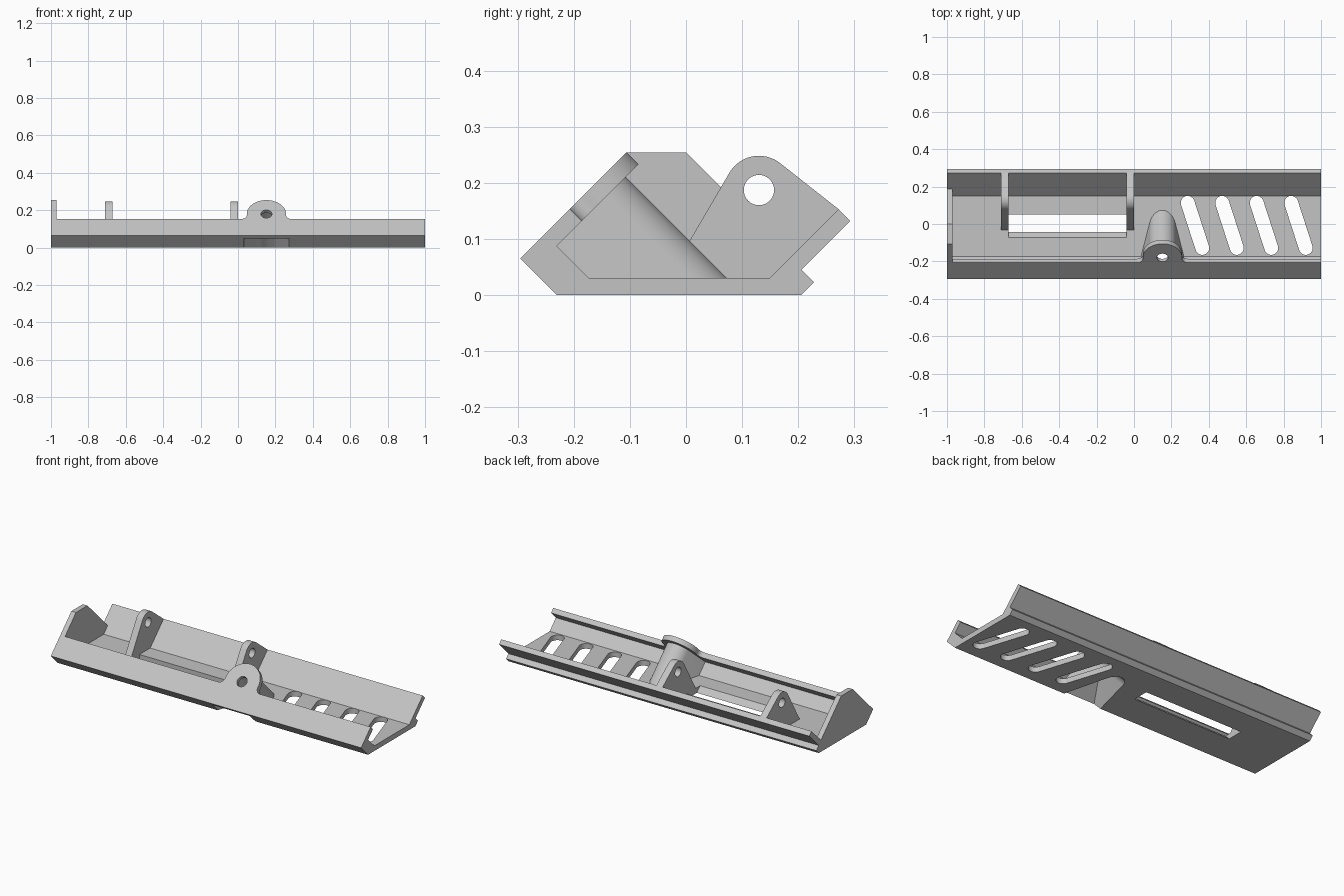
import bpy, bmesh, math
from mathutils import Matrix, Vector

cube = bpy.data.objects.get("Cube")
if cube:
    bpy.data.objects.remove(cube, do_unlink=True)

grey = bpy.data.materials.new("light_grey")
grey.use_nodes = True
grey.diffuse_color = (0.55, 0.55, 0.55, 1)
grey.node_tree.nodes["Principled BSDF"].inputs["Base Color"].default_value = (0.55, 0.55, 0.55, 1)


def frame(u, v, n, origin=(0, 0, 0)):
    m = Matrix((u, v, n)).transposed().to_4x4()
    m.translation = Vector(origin)
    return m


R = math.sqrt(0.5)
ALONG_X = frame((0, 1, 0), (0, 0, 1), (1, 0, 0))           # profiles drawn in y, z
FLAT = Matrix.Identity(4)                                   # profiles drawn in x, y
BOSS = frame((1, 0, 0), (0, R, R), (0, -R, R), (0.152, -0.18, 0.18))  # square to the front wall


def prism(name, pts, mat, start, end):
    """Extrude a closed profile between two depths of a frame."""
    bm = bmesh.new()
    face = bm.faces.new([bm.verts.new(mat @ Vector((a, b, start))) for a, b in pts])
    out = bmesh.ops.extrude_face_region(bm, geom=[face])
    shift = mat.to_3x3() @ Vector((0, 0, end - start))
    bmesh.ops.translate(bm, vec=shift, verts=[v for v in out["geom"] if isinstance(v, bmesh.types.BMVert)])
    bmesh.ops.recalc_face_normals(bm, faces=bm.faces)
    mesh = bpy.data.meshes.new(name)
    bm.to_mesh(mesh)
    bm.free()
    mesh.materials.append(grey)
    ob = bpy.data.objects.new(name, mesh)
    bpy.context.collection.objects.link(ob)
    return ob


def arc(cx, cy, r, a0, a1, n=24):
    steps = [math.radians(a0 + (a1 - a0) * i / n) for i in range(n + 1)]
    return [(cx + r * math.cos(a), cy + r * math.sin(a)) for a in steps]


def circle(cx, cy, r):
    return arc(cx, cy, r, 0, 352.5, 47)


def combine(ob, other, operation):
    """Apply a boolean and drop the second object."""
    mod = ob.modifiers.new("cut", "BOOLEAN")
    mod.operation, mod.solver, mod.object = operation, "EXACT", other
    bpy.ops.object.select_all(action="DESELECT")
    bpy.context.view_layer.objects.active = ob
    ob.select_set(True)
    bpy.ops.object.modifier_apply(modifier=mod.name)
    bpy.data.objects.remove(other, do_unlink=True)


def finish(ob):
    bpy.ops.object.select_all(action="DESELECT")
    bpy.context.view_layer.objects.active = ob
    ob.select_set(True)
    bpy.ops.object.shade_smooth_by_angle(angle=math.radians(25))


def flared(r, low):
    """Round top with sides that spread towards the base."""
    tilt = 20
    half = r / math.cos(math.radians(tilt)) - low * math.tan(math.radians(tilt))
    return arc(0, 0, r, tilt, 180 - tilt, 32) + [(-half, low), (half, low)]


# Channel: floor, two sloped walls and the step under the rear wall
body = prism("channel_body", [
    (-0.295, 0.065), (-0.23, 0), (0.205, 0), (0.228, 0.023), (0.206, 0.045),
    (0.293, 0.132), (0.272, 0.153), (0.149, 0.03), (-0.173, 0.03),
    (-0.2305, 0.0875), (-0.186, 0.132), (-0.207, 0.153)], ALONG_X, -1, 1)

# Rounded tab on the front wall, filleted into its top edge
top, rad, fil = -0.038, 0.105, 0.03
fx = math.sqrt((rad + fil) ** 2 - (top + fil) ** 2)
lean = math.degrees(math.asin(-(top + fil) / (rad + fil)))
right = arc(fx, top + fil, fil, 270, 180 - lean, 10)
left = [(-a, b) for a, b in reversed(right)]
tab = right + arc(0, 0, rad, -lean, 180 + lean, 40)[1:-1] + left + [(-fx, -0.06), (fx, -0.06)]
combine(body, prism("front_tab", tab, BOSS, -0.0297, 0), "UNION")

# Hollow boss running from the tab down to the floor
boss = prism("boss", flared(0.073, -0.15), BOSS, -0.4, -0.015)
ground = [(-0.6, -0.6), (0.6, -0.6), (0.6, 0.01), (-0.6, 0.01)]
combine(boss, prism("ground_cutter", ground, ALONG_X, -1, 1), "DIFFERENCE")
combine(body, boss, "UNION")
combine(body, prism("recess_cutter", flared(0.058, -0.3), BOSS, -0.5, -0.021), "DIFFERENCE")
combine(body, prism("bolt_cutter", circle(0, 0, 0.03), BOSS, -0.08, 0.1), "DIFFERENCE")

# Long floor opening between the lugs, slanted through the floor
opening = [(-0.092, 0.05), (-0.022, -0.02), (0.05, -0.02), (0.05, 0.05)]
combine(body, prism("opening_cutter", opening, ALONG_X, -0.67, -0.04), "DIFFERENCE")

# Four slanted vent slots
dx, dy, sr = 0.078, -0.241, 0.037
turn = math.degrees(math.atan2(dx, -dy))
for i in range(4):
    x = 0.287 + 0.1845 * i
    slot = arc(x, 0.113, sr, turn, 180 + turn) + arc(x + dx, 0.113 + dy, sr, 180 + turn, 360 + turn)
    combine(body, prism("vent_cutter", slot, FLAT, -0.04, 0.04), "DIFFERENCE")
finish(body)

# Pair of pivot lugs on the rear wall
lug = [(-0.033, 0.029), (0.15, 0.029), (0.2725, 0.1525)] + arc(0.13, 0.187, 0.061, 52, 149)
for name, x in (("right_pivot_lug", -0.71), ("left_pivot_lug", -0.04)):
    ob = prism(name, lug, ALONG_X, x, x + 0.04)
    combine(ob, prism("pivot_cutter", circle(0.13, 0.187, 0.027), ALONG_X, x - 0.1, x + 0.1), "DIFFERENCE")
    finish(ob)

# Closed end plate
plate = prism("right_end_plate", [
    (-0.295, 0.065), (-0.23, 0), (0.187, 0), (0.187, 0.067), (0, 0.254), (-0.106, 0.254)],
    ALONG_X, -1, -0.97)
finish(plate)
